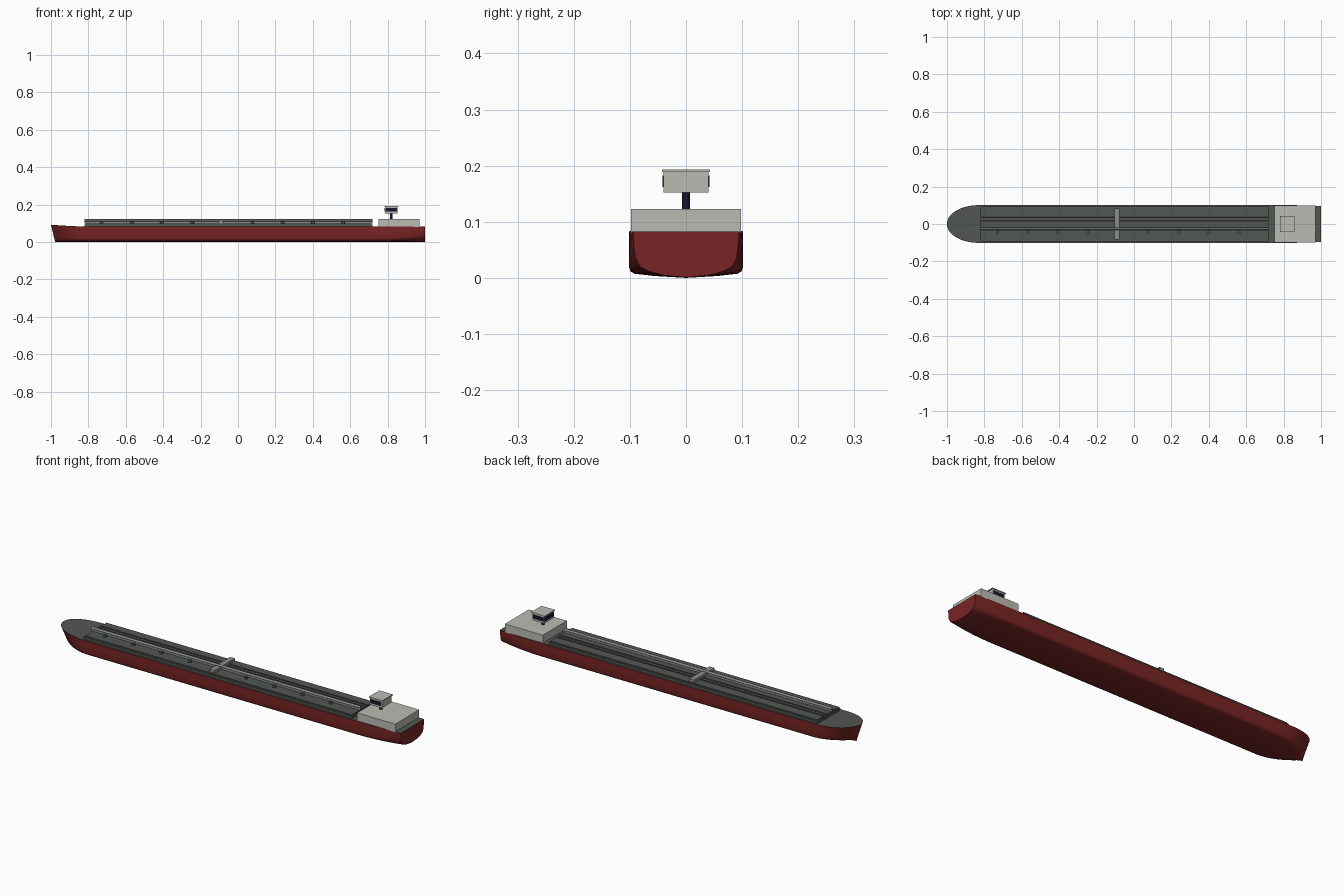
import bpy, bmesh, math
from mathutils import Vector

if "Cube" in bpy.data.objects:
    bpy.data.objects.remove(bpy.data.objects["Cube"])


def material(name, rgb):
    m = bpy.data.materials.new(name)
    m.diffuse_color = (*rgb, 1)
    m.use_nodes = True
    m.node_tree.nodes["Principled BSDF"].inputs["Base Color"].default_value = m.diffuse_color
    return m


RED = material("hull red", (0.19, 0.018, 0.018))
DECK = material("deck grey", (0.085, 0.095, 0.085))
LIGHT = material("light grey", (0.50, 0.50, 0.46))
PIPE = material("pipe grey", (0.26, 0.27, 0.26))
NAVY = material("window navy", (0.008, 0.008, 0.03))


def finish(name, bm, mats):
    me = bpy.data.meshes.new(name)
    bmesh.ops.recalc_face_normals(bm, faces=bm.faces)
    bm.to_mesh(me)
    bm.free()
    for m in mats:
        me.materials.append(m)
    ob = bpy.data.objects.new(name, me)
    bpy.context.collection.objects.link(ob)
    return ob


def smooth(ob, angle=35):
    bpy.ops.object.select_all(action='DESELECT')
    bpy.context.view_layer.objects.active = ob
    ob.select_set(True)
    bpy.ops.object.shade_smooth_by_angle(angle=math.radians(angle))


def box(name, x, y, z, mat):
    bm = bmesh.new()
    bmesh.ops.create_cube(bm, size=1)
    for v in bm.verts:
        v.co = Vector([(a + b) / 2 + c * (b - a) for c, (a, b) in zip(v.co, (x, y, z))])
    return finish(name, bm, [mat])


def cylinder(name, p, q, r, mat, sides=16):
    p, q = Vector(p), Vector(q)
    bm = bmesh.new()
    bmesh.ops.create_cone(bm, cap_ends=True, segments=sides, radius1=r, radius2=r, depth=(q - p).length)
    rot = (q - p).to_track_quat('Z', 'Y')
    for v in bm.verts:
        v.co = rot @ v.co + (p + q) / 2
    ob = finish(name, bm, [mat])
    smooth(ob)
    return ob


# Hull lofted through half sections; faces on top become deck
SECTION = [(0, 0.0), (0.55, 0.04), (0.90, 0.09), (0.97, 0.14), (1, 0.24), (1, 0.6), (1, 1)]
TRANSOM = [(0, 0.0), (0.40, 0.04), (0.70, 0.13), (0.87, 0.24), (0.95, 0.42), (0.98, 0.7), (1, 1)]


def station(x):
    b = max(0.0, min(1.0, (-0.80 - x) / 0.20))           # 1 at the stem
    s = max(0.0, min(1.0, (x - 0.75) / 0.25))            # 1 at the transom
    s = s * s
    top = 0.102 * (1 - b ** 2.4) ** 0.5 if b else 0.102 - 0.007 * s
    low = 0.102 * max(0.0, 1 - b ** 1.7) if b else top
    height = 0.082 + 0.010 * b ** 1.5
    ring = []
    for (a, h), (a2, h2) in zip(SECTION, TRANSOM):
        u, w = a + (a2 - a) * s, h + (h2 - h) * s
        half = u * (low + (top - low) * w)
        rake = 0.022 * (1 - w) * b ** 2
        ring.append((x + rake, half, 0.001 * s + height * w))
    return ring


xs = [-1 + 0.2 * (1 - math.cos(i * math.pi / 28)) for i in range(15)]
xs += [-0.4, 0, 0.4, 0.75, 0.8, 0.85, 0.9, 0.95, 1.0]
bm = bmesh.new()
rings = []
for x in xs:
    half = station(x)
    pts = [(a, -b, c) for a, b, c in reversed(half)] + half[1:]
    rings.append([bm.verts.new(p) for p in pts])
n = len(rings[0])
for r0, r1 in zip(rings, rings[1:]):
    for j in range(n):
        k = (j + 1) % n
        f = bm.faces.new((r0[j], r0[k], r1[k], r1[j]))
        f.material_index = 1 if j == n - 1 else 0
bm.faces.new(rings[-1])
bmesh.ops.remove_doubles(bm, verts=bm.verts, dist=0.00005)
smooth(finish("hull", bm, [RED, DECK]), 40)

# Raised cargo trunk in two steps
box("cargo_trunk", (-0.82, 0.72), (-0.093, 0.093), (0.078, 0.094), DECK)
box("trunk_top", (-0.815, 0.715), (-0.088, 0.088), (0.094, 0.100), DECK)

# Long deck pipes and the cross platform
cylinder("main_pipe", (-0.82, -0.025, 0.116), (0.72, -0.025, 0.116), 0.006, PIPE)
box("pipe_support", (-0.82, 0.72), (-0.027, -0.023), (0.099, 0.112), PIPE)
for y in (0.015, 0.038):
    cylinder("side_pipe", (-0.815, y, 0.102), (0.715, y, 0.102), 0.003, DECK, 10)
box("manifold_platform", (-0.105, -0.077), (-0.082, 0.084), (0.099, 0.114), PIPE)

# Tank hatches, skipping the platform
for i in range(9):
    if i != 4:
        x = -0.73 + 0.1615 * i
        cylinder("tank_hatch", (x, -0.044, 0.099), (x, -0.044, 0.109), 0.009, DECK)

# Deckhouse, lifting column and wheelhouse
box("deckhouse", (0.752, 0.97), (-0.098, 0.098), (0.08, 0.123), LIGHT)
cylinder("wheelhouse_column", (0.819, 0, 0.122), (0.819, 0, 0.153), 0.007, NAVY)
box("wheelhouse", (0.785, 0.853), (-0.040, 0.040), (0.152, 0.190), LIGHT)
box("wheelhouse_roof", (0.780, 0.858), (-0.043, 0.043), (0.189, 0.193), LIGHT)
for s in (-1, 1):
    box("side_window", (0.789, 0.849), sorted((s * 0.0395, s * 0.042)), (0.162, 0.182), NAVY)
box("front_window", (0.783, 0.786), (-0.036, 0.036), (0.162, 0.182), NAVY)
